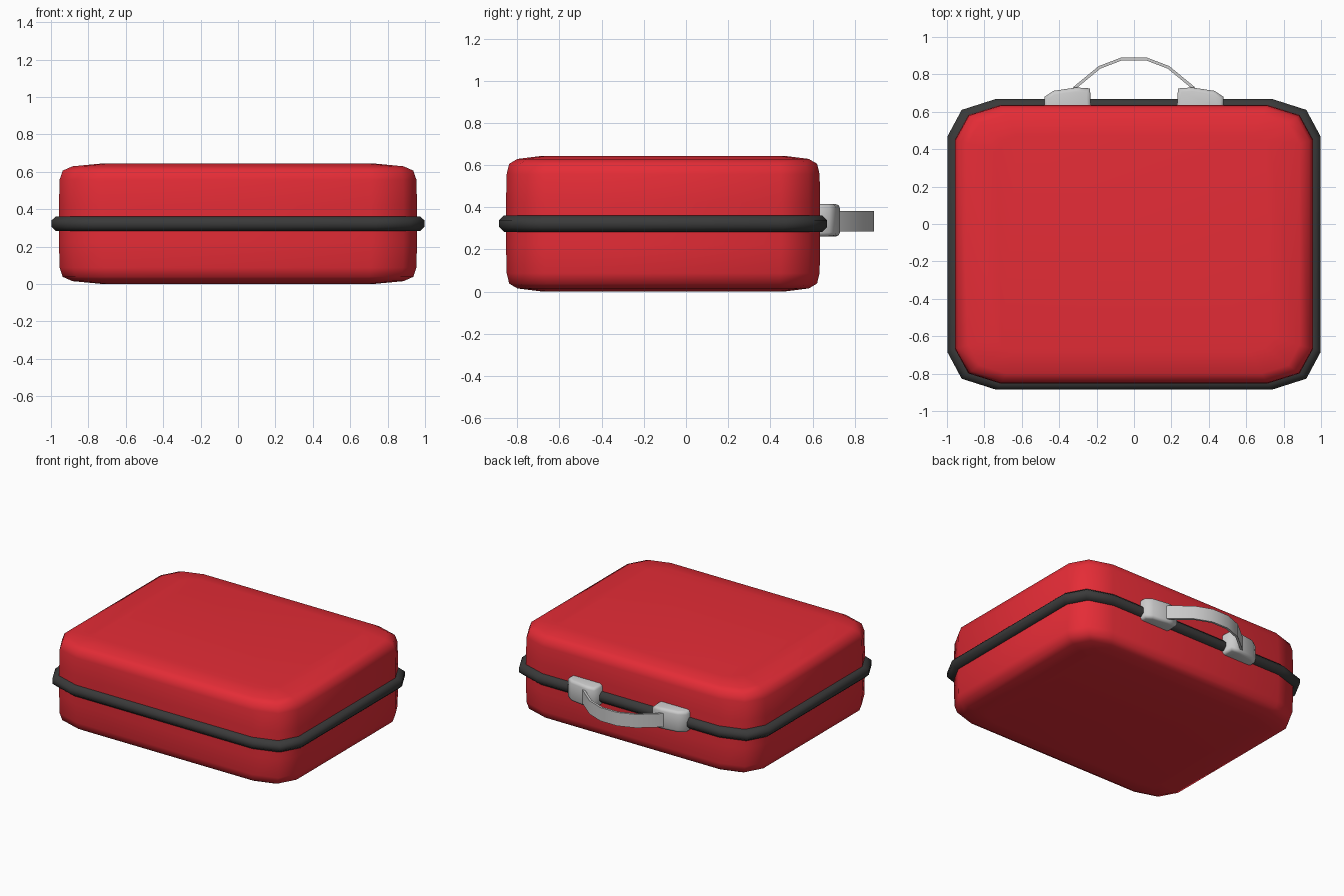
import bpy, bmesh, math

if "Cube" in bpy.data.objects:
    bpy.data.objects.remove(bpy.data.objects["Cube"])

CY = -0.1085  # centre of the case in y
ZM = 0.322    # height of the seam


def material(name, rgb):
    m = bpy.data.materials.new(name)
    m.diffuse_color = (*rgb, 1)
    m.use_nodes = True
    m.node_tree.nodes["Principled BSDF"].inputs["Base Color"].default_value = m.diffuse_color
    return m


def finish(name, bm, mat=None, angle=50):
    bmesh.ops.recalc_face_normals(bm, faces=bm.faces)
    me = bpy.data.meshes.new(name)
    bm.to_mesh(me)
    bm.free()
    ob = bpy.data.objects.new(name, me)
    bpy.context.collection.objects.link(ob)
    if mat:
        me.materials.append(mat)
    bpy.ops.object.select_all(action='DESELECT')
    ob.select_set(True)
    bpy.context.view_layer.objects.active = ob
    bpy.ops.object.shade_smooth_by_angle(angle=math.radians(angle))
    return ob


def outline(hx, hy, rx, ry, z):
    """Rounded rectangle with two-segment elliptical corners."""
    pts = []
    for k in range(4):
        sx, sy = [(1, 1), (-1, 1), (-1, -1), (1, -1)][k]
        for j in range(3):
            a = math.radians(90 * k + 45 * j)
            pts.append((sx * (hx - rx) + rx * math.cos(a),
                        CY + sy * (hy - ry) + ry * math.sin(a), z))
    return pts


def loft(rings, closed=False):
    bm = bmesh.new()
    vs = [[bm.verts.new(p) for p in r] for r in rings]
    n = len(vs[0])
    pairs = list(zip(vs, vs[1:])) + ([(vs[-1], vs[0])] if closed else [])
    for a, b in pairs:
        for i in range(n):
            j = (i + 1) % n
            bm.faces.new((a[i], a[j], b[j], b[i]))
    if not closed:
        bm.faces.new(vs[0])
        bm.faces.new(vs[-1])
    return bm


red = material("red_shell", (0.78, 0.025, 0.037))
dark = material("dark_trim", (0.042, 0.042, 0.042))

# Shell: stacked outlines, symmetrical about the seam (inset x, inset y, height)
half = [(0.0, 0.0, 0.10), (0.003, 0.003, 0.235), (0.02, 0.015, 0.284),
        (0.072, 0.054, 0.307), (0.22, 0.165, 0.321)]
levels = [(a, b, -h) for a, b, h in reversed(half)] + half
finish("case_shell", loft([
    outline(0.957 - a, 0.745 - b, 0.245 - a * 0.6, 0.185 - b * 0.6, ZM + h)
    for a, b, h in levels]), red)

# Seam band: octagonal tube around the case
R = 0.041
band = []
for i in range(8):
    a = math.radians(22.5 + 45 * i)
    o, h = R * math.cos(a) * 1.06, R * math.sin(a) * 1.04
    band.append(outline(0.958 + o, 0.7375 + o, 0.25 + o * 0.3, 0.19 + o * 0.3, ZM + h))
finish("seam_band", loft(band, closed=True), dark, angle=60)

# Handle mounts: extruded side profile with softly rounded edges
profile = [(0.23, 0.62), (0.235, 0.725), (0.31, 0.73), (0.43, 0.712),
           (0.478, 0.68), (0.478, 0.62)]
for side, s in (("left", -1), ("right", 1)):
    bm = loft([[(s * x, y, z) for x, y in profile] for z in (0.261, 0.415)])
    rim = [e for e in bm.edges
           if abs(e.verts[0].co.z - e.verts[1].co.z) < 1e-4
           and max(v.co.y for v in e.verts) > 0.65]
    bmesh.ops.bevel(bm, geom=rim, offset=0.02, segments=2, profile=0.5,
                    affect='EDGES')
    finish(side + "_handle_mount", bm, angle=85)

# Handle strap: flat band following an arc
arc = [(0.35, 0.69), (0.315, 0.73), (0.185, 0.837), (0.065, 0.883)]
arc += [(-x, y) for x, y in reversed(arc)]
rings = []
for i, (x, y) in enumerate(arc):
    x0, y0 = arc[max(i - 1, 0)]
    x1, y1 = arc[min(i + 1, len(arc) - 1)]
    d = math.hypot(x1 - x0, y1 - y0)
    nx, ny = (y1 - y0) / d * 0.008, -(x1 - x0) / d * 0.008
    rings.append([(x + nx, y + ny, 0.285), (x - nx, y - ny, 0.285),
                  (x - nx, y - ny, 0.383), (x + nx, y + ny, 0.383)])
finish("handle_strap", loft(rings), angle=40)
